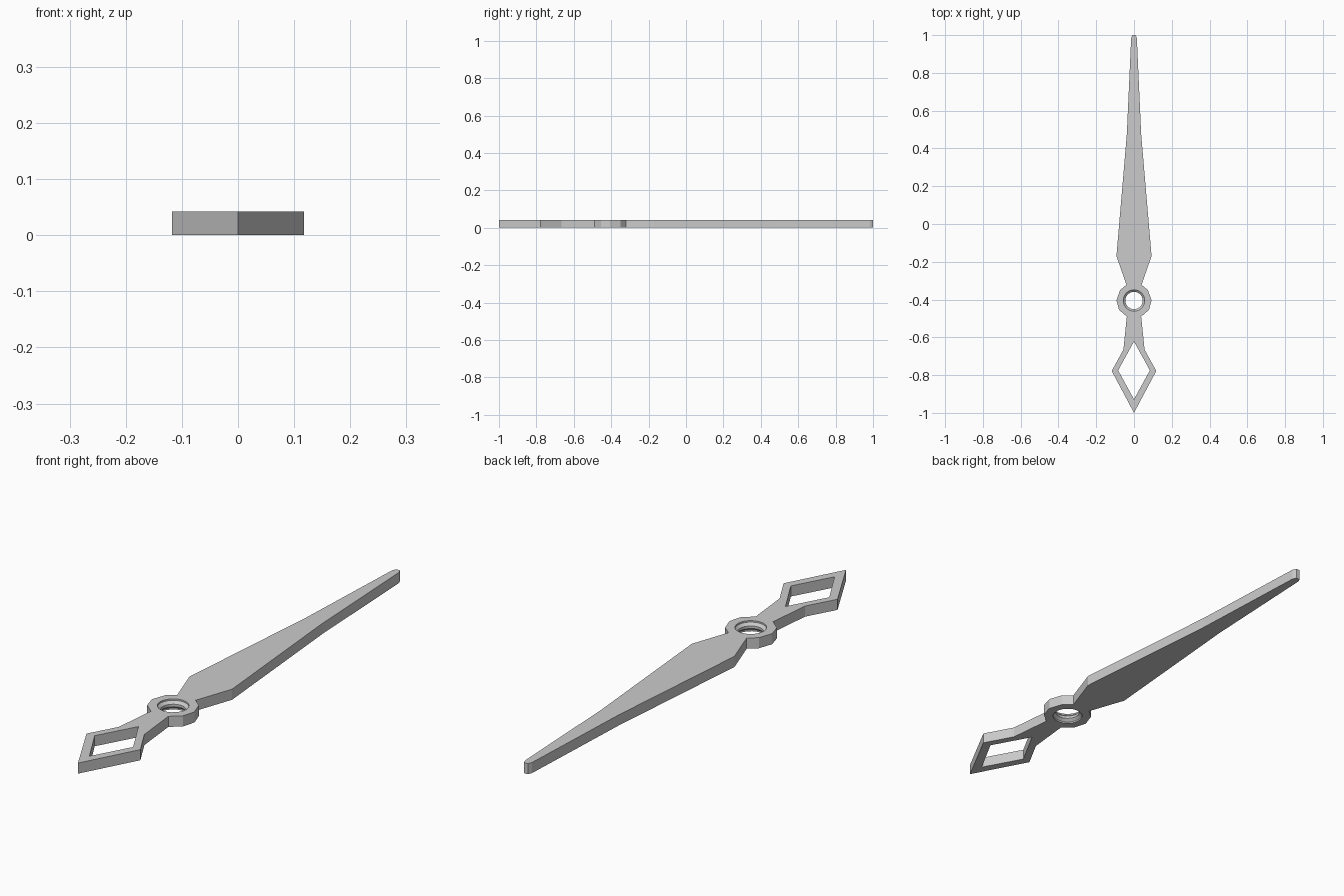
import bpy, bmesh, math

if "Cube" in bpy.data.objects:
    bpy.data.objects.remove(bpy.data.objects["Cube"])

T = 0.042          # plate thickness
HUB_Y = -0.405     # centre of the pivot hole


def add_object(name, bm):
    bmesh.ops.recalc_face_normals(bm, faces=bm.faces)
    mesh = bpy.data.meshes.new(name)
    bm.to_mesh(mesh)
    bm.free()
    obj = bpy.data.objects.new(name, mesh)
    bpy.context.collection.objects.link(obj)
    return obj


def prism(name, outline, z0, z1):
    bm = bmesh.new()
    face = bm.faces.new([bm.verts.new((x, y, z0)) for x, y in outline])
    res = bmesh.ops.extrude_face_region(bm, geom=[face])
    verts = [v for v in res["geom"] if isinstance(v, bmesh.types.BMVert)]
    bmesh.ops.translate(bm, vec=(0, 0, z1 - z0), verts=verts)
    return add_object(name, bm)


def turned(name, profile, y, sides):
    bm = bmesh.new()
    rings = []
    for r, z in profile:
        rings.append([bm.verts.new((r * math.cos(2 * math.pi * i / sides),
                                    y + r * math.sin(2 * math.pi * i / sides), z))
                      for i in range(sides)])
    for a, b in zip(rings, rings[1:]):
        for i in range(sides):
            j = (i + 1) % sides
            bm.faces.new((a[i], a[j], b[j], b[i]))
    bm.faces.new(rings[0])
    bm.faces.new(rings[-1])
    return add_object(name, bm)


def cut(target, cutter):
    mod = target.modifiers.new(cutter.name, 'BOOLEAN')
    mod.operation = 'DIFFERENCE'
    mod.solver = 'EXACT'
    mod.object = cutter
    cutter.hide_render = True
    cutter.hide_set(True)


# Right half of the hand outline: tip, blade, hub, neck, diamond tail
half = [(0.008, 1.0), (0.015, 0.985), (0.038, 0.475), (0.093, -0.17),
        (0.04, -0.322), (0.074, -0.35), (0.093, -0.405), (0.079, -0.455),
        (0.038, -0.49), (0.056, -0.665), (0.118, -0.778)]
outline = half + [(0, -1.0)] + [(-x, y) for x, y in reversed(half)]
hand = prism("clock_hand", outline, 0, T)

# Diamond window in the tail
window = prism("tail_window_cutter",
               [(0, -0.622), (0.084, -0.775), (0, -0.928), (-0.084, -0.775)],
               -0.02, T + 0.02)
cut(hand, window)

# Pivot hole, countersunk on both sides
hole = turned("pivot_hole_cutter",
              [(0.057, -0.02), (0.057, 0.006), (0.046, 0.016),
               (0.046, T - 0.016), (0.057, T - 0.006), (0.057, T + 0.02)],
              HUB_Y, 24)
cut(hand, hole)
